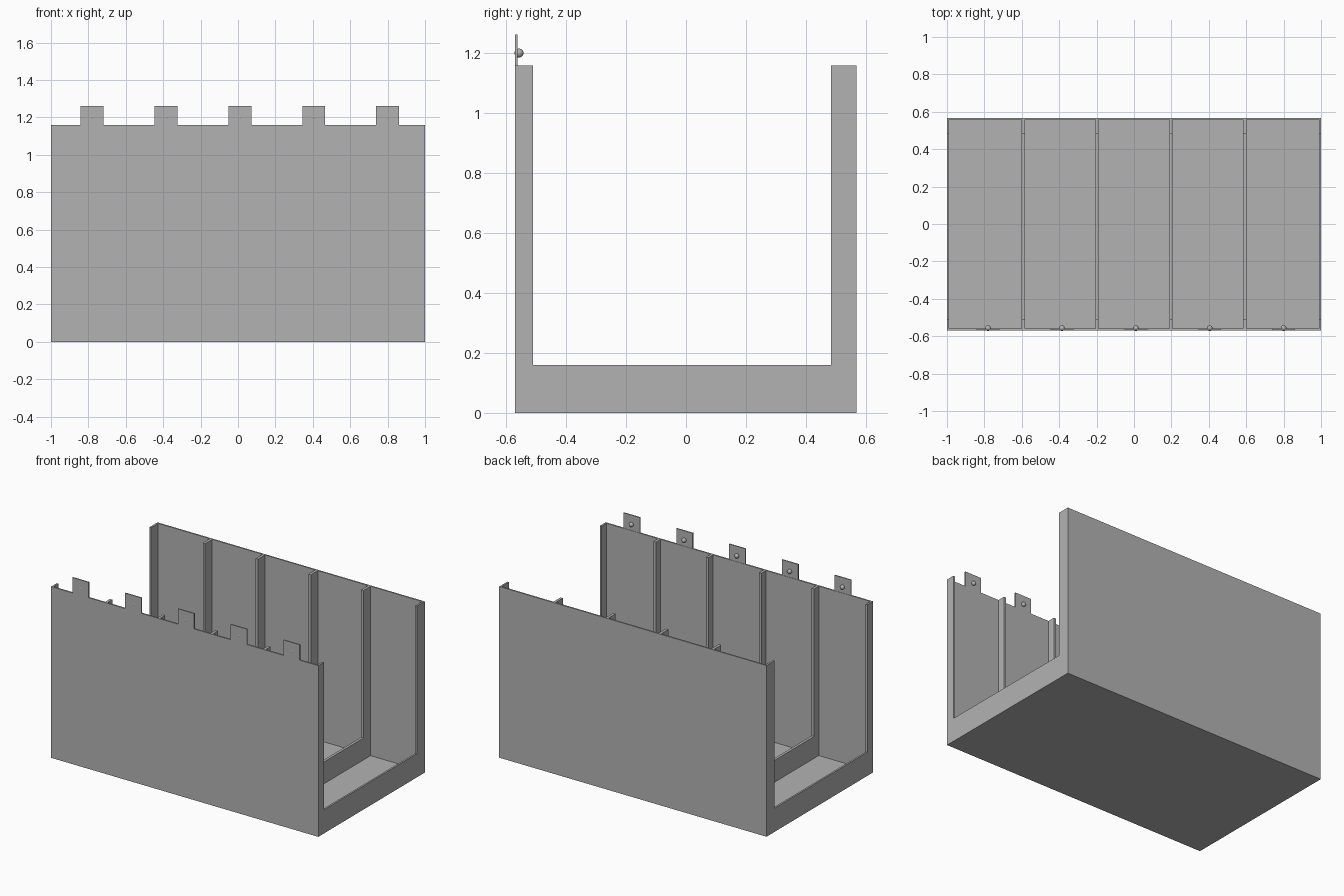
import bpy
import bmesh

cube = bpy.data.objects.get("Cube")
if cube:
    bpy.data.objects.remove(cube, do_unlink=True)

# Single plain grey
GREY = (0.45, 0.45, 0.45, 1.0)
grey = bpy.data.materials.new("plain_grey")
grey.use_nodes = True
grey.diffuse_color = GREY
grey.node_tree.nodes["Principled BSDF"].inputs["Base Color"].default_value = GREY

# Overall sizes
FRONT, BACK = -0.57, 0.568
HEIGHT, SKIN = 1.158, 0.01
PITCH, RIB, END_RIB = 0.395, 0.018, 0.012


def finish(name, bm):
    bmesh.ops.recalc_face_normals(bm, faces=bm.faces)
    mesh = bpy.data.meshes.new(name)
    bm.to_mesh(mesh)
    bm.free()
    mesh.materials.append(grey)
    obj = bpy.data.objects.new(name, mesh)
    bpy.context.collection.objects.link(obj)
    return obj


def extruded(name, outline, direction):
    """Extrude a closed outline of 3D points along a direction."""
    bm = bmesh.new()
    face = bm.faces.new([bm.verts.new(p) for p in outline])
    result = bmesh.ops.extrude_face_region(bm, geom=[face])
    moved = [v for v in result["geom"] if isinstance(v, bmesh.types.BMVert)]
    bmesh.ops.translate(bm, verts=moved, vec=direction)
    return finish(name, bm)


def panel(name, x0, x1, y0, y1, z0, z1):
    base = [(x0, y0, z0), (x1, y0, z0), (x1, y1, z0), (x0, y1, z0)]
    return extruded(name, base, (0, 0, z1 - z0))


def rib(name, x0, x1):
    """U-shaped frame standing across the trough."""
    front_in, back_in, sill = -0.51, 0.483, 0.16
    profile = [(FRONT, 0), (BACK, 0), (BACK, HEIGHT), (back_in, HEIGHT),
               (back_in, sill), (front_in, sill), (front_in, HEIGHT), (FRONT, HEIGHT)]
    extruded(name, [(x0, y, z) for y, z in profile], (x1 - x0, 0, 0))


# Floor and back wall
panel("floor", -1, 1, FRONT, BACK, 0, 0.012)
panel("back_wall", -1, 1, BACK - SKIN, BACK, 0, HEIGHT)
panel("front_wall", -1, 1, FRONT, FRONT + SKIN, 0, HEIGHT)

# End ribs and dividers
rib("right_end_rib", -1, -1 + END_RIB)
rib("left_end_rib", 1 - END_RIB, 1)
for i in range(4):
    x = (i - 1.5) * PITCH
    rib(f"divider_rib_{i + 1}", x - RIB / 2, x + RIB / 2)

# Tabs on the front wall, each with a round knob
for i in range(5):
    x = 0.01 + (i - 2) * PITCH
    panel(f"tab_{i + 1}", x - 0.061, x + 0.061, FRONT, FRONT + 0.008, HEIGHT, 1.262)
    bm = bmesh.new()
    bmesh.ops.create_uvsphere(bm, u_segments=24, v_segments=12, radius=0.015)
    bmesh.ops.translate(bm, verts=bm.verts, vec=(x, -0.557, 1.2))
    knob = finish(f"knob_{i + 1}", bm)
    for poly in knob.data.polygons:
        poly.use_smooth = True
